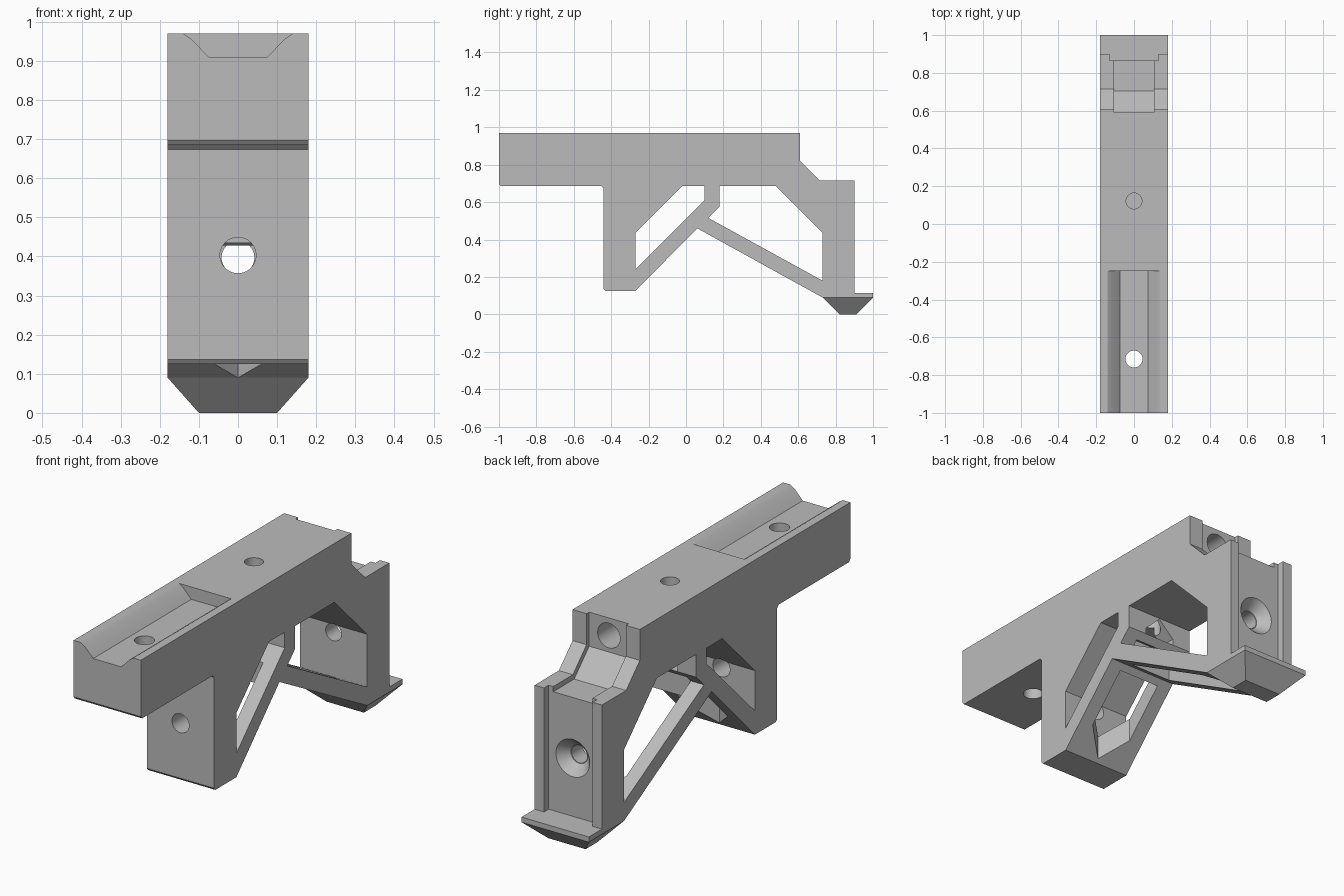
import bpy, bmesh, math
from mathutils import Vector

cube = bpy.data.objects.get("Cube")
if cube:
    bpy.data.objects.remove(cube, do_unlink=True)

grey = bpy.data.materials.new("matte_grey")
grey.use_nodes = True
grey.diffuse_color = (0.5, 0.5, 0.5, 1)
grey.node_tree.nodes["Principled BSDF"].inputs["Base Color"].default_value = (0.5, 0.5, 0.5, 1)

W = 0.18  # half width of the part


def to_object(bm, name):
    bmesh.ops.recalc_face_normals(bm, faces=bm.faces)
    mesh = bpy.data.meshes.new(name)
    bm.to_mesh(mesh)
    bm.free()
    mesh.materials.append(grey)
    obj = bpy.data.objects.new(name, mesh)
    bpy.context.collection.objects.link(obj)
    return obj


def extrude(name, points, vector):
    """Solid made by sweeping a flat outline along a vector."""
    bm = bmesh.new()
    face = bm.faces.new([bm.verts.new(p) for p in points])
    new = bmesh.ops.extrude_face_region(bm, geom=[face])["geom"]
    bmesh.ops.translate(bm, vec=Vector(vector),
                        verts=[v for v in new if isinstance(v, bmesh.types.BMVert)])
    return to_object(bm, name)


def side_profile(name, yz, half):
    return extrude(name, [(-half, y, z) for y, z in yz], (2 * half, 0, 0))


def box(name, half, y0, y1, z0, z1):
    return side_profile(name, [(y0, z0), (y1, z0), (y1, z1), (y0, z1)], half)


def bore(name, start, end, r1, r2=None):
    """Round cutter between two points, optionally tapered."""
    a, b = Vector(start), Vector(end)
    bm = bmesh.new()
    bmesh.ops.create_cone(bm, cap_ends=True, segments=40, radius1=r1,
                          radius2=r2 or r1, depth=(b - a).length)
    obj = to_object(bm, name)
    obj.rotation_euler = (b - a).to_track_quat("Z", "Y").to_euler()
    obj.location = (a + b) / 2
    return obj


def strut_slot(name, origin, direction, length, half):
    """Slot running up a strut, pointed at its lower end."""
    o, d = Vector(origin) - Vector((0, 0, 0.02)), Vector(direction).normalized()
    x = Vector((half, 0, 0))
    shoulder, far = o + d * half * 1.2, o + d * length
    return extrude(name, [o, shoulder + x, far + x, far - x, shoulder - x], (0, 0, 0.155))


# Main bracket outline, from the rail round to the two legs
body = side_profile("bracket_body", [
    (-1, 0.97), (0.61, 0.97), (0.61, 0.82), (0.715, 0.715), (0.9, 0.715),
    (0.9, 0.09), (0.73, 0.09), (0.06, 0.46), (-0.27, 0.125), (-0.43, 0.125),
    (-0.44, 0.137), (-0.44, 0.673), (-0.452, 0.685), (-0.99, 0.685), (-1, 0.697)], W)

cutters = [
    # Windows between the legs and struts
    side_profile("front_window", [(-0.27, 0.24), (-0.27, 0.435), (-0.02, 0.685),
                                  (0.1, 0.685), (0.1, 0.61)], 0.3),
    side_profile("rear_window", [(0.12, 0.515), (0.18, 0.575), (0.18, 0.685),
                                 (0.48, 0.685), (0.73, 0.435), (0.73, 0.18)], 0.3),
    # Slots that split each strut into two rails
    strut_slot("front_strut_slot", (0, -0.255, 0.14), (0, 1, 1), 0.41, 0.11),
    strut_slot("rear_strut_slot", (0, 0.73, 0.09), (0, -0.67, 0.37), 0.7, 0.11),
    # Opening with a pitched top through the short post
    extrude("post_opening", [(-0.08, 0.06, 0.575), (0.08, 0.06, 0.575), (0.08, 0.06, 0.605),
                             (0, 0.06, 0.68), (-0.08, 0.06, 0.605)], (0, 0.16, 0)),
    # Flared channel in the top of the rail
    extrude("rail_channel", [(-0.14, -1.1, 1), (-0.14, -1.1, 0.97), (-0.12, -1.1, 0.957),
                             (-0.075, -1.1, 0.91), (0.075, -1.1, 0.91), (0.12, -1.1, 0.957),
                             (0.14, -1.1, 0.97), (0.14, -1.1, 1)], (0, 0.85, 0)),
    # Stepped recess down the rear shoulder and rear leg
    side_profile("shoulder_recess", [(0.59, 1.1), (0.59, 0.805), (0.705, 0.69),
                                     (1.1, 0.69), (1.1, 1.1)], 0.105),
    box("rear_leg_channel", 0.13, 0.865, 1.1, 0.1, 0.8),
    # Screw holes
    bore("rail_front_hole", (0, -0.715, 0.5), (0, -0.715, 1.1), 0.045),
    bore("rail_middle_hole", (0, 0.122, 0.62), (0, 0.122, 1.1), 0.042),
    bore("front_leg_hole", (0, -0.6, 0.403), (0, -0.2, 0.403), 0.046),
    bore("rear_leg_hole", (0, 0.6, 0.397), (0, 1.1, 0.397), 0.042),
    bore("rear_leg_countersink", (0, 0.815, 0.397), (0, 0.87, 0.397), 0.045, 0.095),
    bore("shoulder_hole", (0, 0.42, 0.885), (0, 0.7, 0.885), 0.06),
]

for cutter in cutters:
    cutter.hide_render = True
    mod = body.modifiers.new(cutter.name, "BOOLEAN")
    mod.operation = "DIFFERENCE"
    mod.solver = "EXACT"
    mod.object = cutter

# Bake the cuts and drop the cutters
bpy.context.view_layer.update()
graph = bpy.context.evaluated_depsgraph_get()
baked = bpy.data.meshes.new_from_object(body.evaluated_get(graph))
body.modifiers.clear()
body.data = baked
baked.materials.clear()
baked.materials.append(grey)
for cutter in cutters:
    bpy.data.objects.remove(cutter, do_unlink=True)

# Tapered foot with its thin ledge
bm = bmesh.new()
rings = [[bm.verts.new(p) for p in ((-w, y0, z), (w, y0, z), (w, y1, z), (-w, y1, z))]
         for w, y0, y1, z in ((0.1, 0.82, 0.91, 0), (W, 0.73, 1, 0.09))]
for ring in rings:
    bm.faces.new(ring)
for i in range(4):
    j = (i + 1) % 4
    bm.faces.new((rings[0][i], rings[0][j], rings[1][j], rings[1][i]))
to_object(bm, "tapered_foot")
box("foot_ledge", W, 0.85, 1, 0.09, 0.115)

# Smooth the bores, keep every other edge crisp
bpy.ops.object.select_all(action="DESELECT")
body.select_set(True)
bpy.context.view_layer.objects.active = body
bpy.ops.object.shade_smooth_by_angle(angle=math.radians(25))
